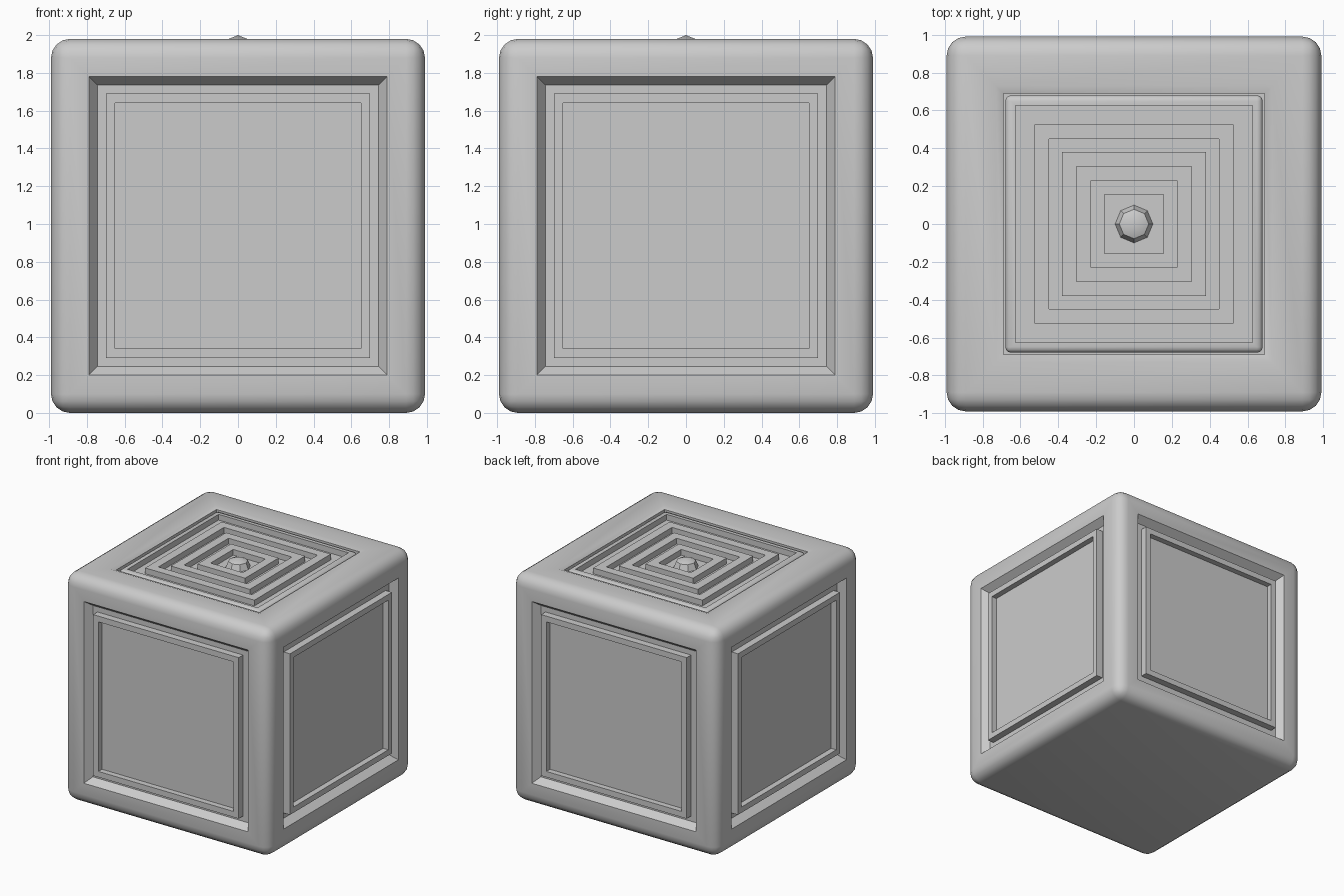
import bpy, bmesh
from mathutils import Vector

if "Cube" in bpy.data.objects:
    bpy.data.objects.remove(bpy.data.objects["Cube"])


def rounded_box(half, z0, z1, radius, segments):
    bm = bmesh.new()
    bmesh.ops.create_cube(bm, size=1)
    for v in bm.verts:
        v.co = Vector((v.co.x * 2 * half, v.co.y * 2 * half, z0 + (v.co.z + 0.5) * (z1 - z0)))
    bmesh.ops.bevel(bm, geom=bm.edges[:], offset=radius, segments=segments,
                    profile=0.5, affect='EDGES')
    bm.normal_update()
    return bm


def big_face(bm, direction):
    d = Vector(direction)
    return max((f for f in bm.faces if f.normal.dot(d) > 0.99), key=lambda f: f.calc_area())


def carve(bm, face, steps):
    """Each step insets the face by a width, then moves it along its normal."""
    normal = face.normal.copy()
    for width, depth in steps:
        bmesh.ops.inset_individual(bm, faces=[face], thickness=width, depth=0,
                                   use_even_offset=True)
        bmesh.ops.translate(bm, verts=face.verts[:], vec=normal * depth)
        bm.normal_update()


def finish(bm, name):
    mesh = bpy.data.meshes.new(name)
    bm.to_mesh(mesh)
    bm.free()
    obj = bpy.data.objects.new(name, mesh)
    bpy.context.collection.objects.link(obj)
    bpy.ops.object.select_all(action='DESELECT')
    obj.select_set(True)
    bpy.context.view_layer.objects.active = obj
    bpy.ops.object.shade_smooth_by_angle(angle=0.5236)
    return obj


# Main body: four framed side panels and a shallow well in the top
body = rounded_box(0.99, 0, 1.98, 0.10, 4)
panel = [(0.10, 0), (0.045, -0.06), (0.045, 0), (0, 0.06), (0.05, 0), (0, -0.05)]
for d in ((1, 0, 0), (-1, 0, 0), (0, 1, 0), (0, -1, 0)):
    carve(body, big_face(body, d), panel)
carve(body, big_face(body, (0, 0, 1)), [(0.16, 0), (0.04, -0.015), (0, -0.10)])
finish(body, "cube_body")

# Top block with concentric square grooves
block = rounded_box(0.68, 1.85, 1.965, 0.03, 3)
steps, half, level = [], 0.65, -0.05
for edge in (0.625, 0.525, 0.45, 0.38, 0.305, 0.23, 0.155):
    steps += [(half - edge, 0), (0, level)]
    half, level = edge, -level
carve(block, big_face(block, (0, 0, 1)), steps)
finish(block, "grooved_top_block")

# Low-poly knob in the centre
knob = bmesh.new()
bmesh.ops.create_uvsphere(knob, u_segments=8, v_segments=4, radius=0.11)
bmesh.ops.translate(knob, verts=knob.verts[:], vec=(0, 0, 1.89))
finish(knob, "centre_knob")
